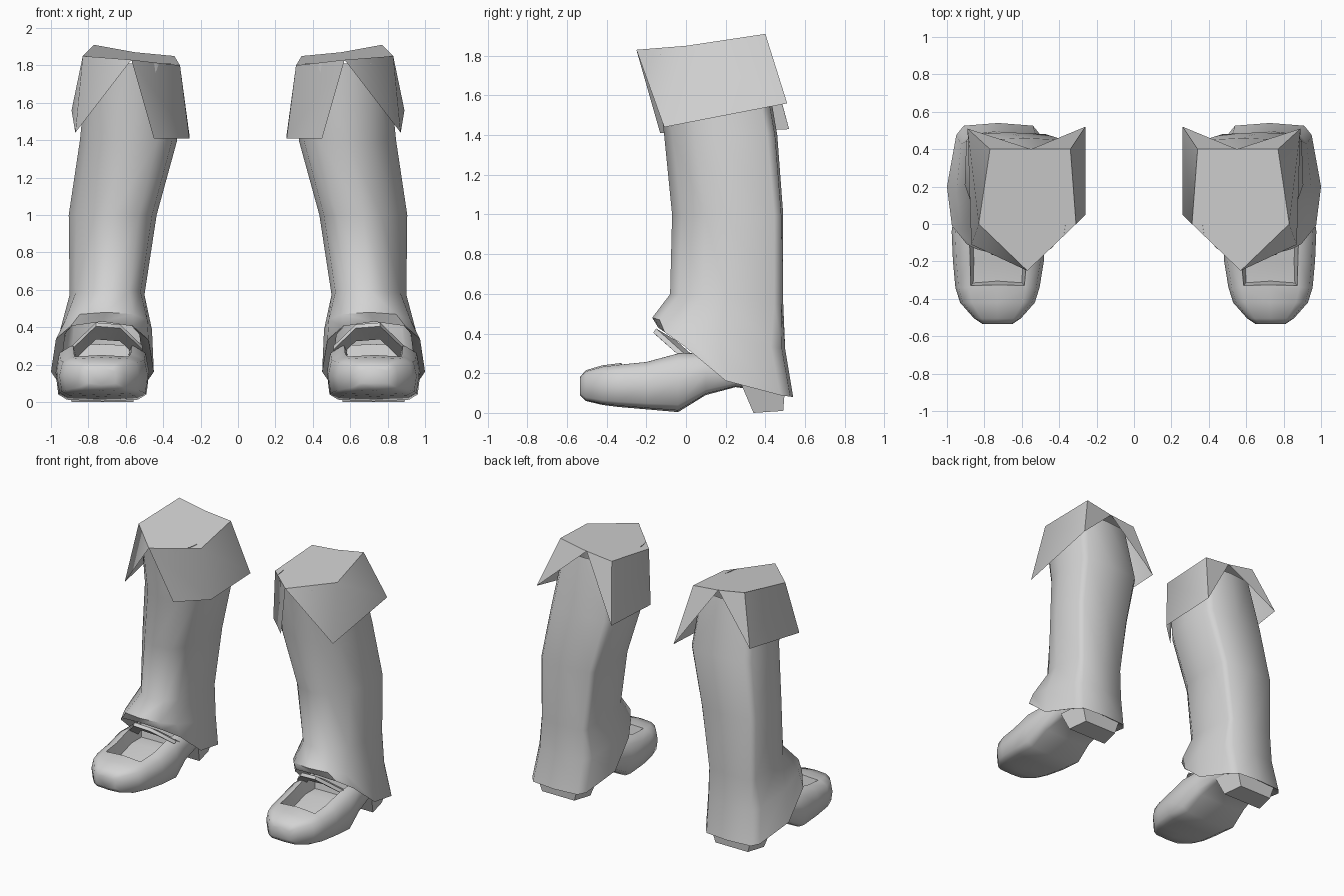
import bpy, bmesh, math

cube = bpy.data.objects.get("Cube")
if cube:
    bpy.data.objects.remove(cube, do_unlink=True)

grey = bpy.data.materials.new("plain grey")
grey.use_nodes = True
grey.diffuse_color = (0.65, 0.65, 0.65, 1)
grey.node_tree.nodes["Principled BSDF"].inputs["Base Color"].default_value = (0.65, 0.65, 0.65, 1)

SIDES = 12


def finish(name, bm, angle=50):
    """Turn a bmesh into a smooth part, mirrored to make the pair."""
    bmesh.ops.recalc_face_normals(bm, faces=bm.faces)
    mesh = bpy.data.meshes.new(name)
    bm.to_mesh(mesh)
    bm.free()
    mesh.materials.append(grey)
    mesh.shade_smooth()
    mesh.set_sharp_from_angle(angle=math.radians(angle))
    ob = bpy.data.objects.new(name, mesh)
    bpy.context.collection.objects.link(ob)
    mirror = ob.modifiers.new("pair", 'MIRROR')
    mirror.use_mirror_merge = False
    return ob


def outline(a0, a1, b0, b1, far, near_low, near_high):
    """Rounded-box outline; a smaller power makes squarer corners.
    far: the two corners at b1, near_low and near_high: those at b0."""
    pts = []
    for i in range(SIDES):
        t = 2 * math.pi * i / SIDES
        c, s = round(math.cos(t), 6), round(math.sin(t), 6)
        power = far if s > 0 else near_low if c < 0 else near_high
        pts.append(((a0 + a1) / 2 + (a1 - a0) / 2 * math.copysign(abs(c) ** power, c),
                    (b0 + b1) / 2 + (b1 - b0) / 2 * math.copysign(abs(s) ** power, s)))
    return pts


def loft(rows, closed=True, caps=False):
    bm = bmesh.new()
    rings = [[bm.verts.new(p) for p in row] for row in rows]
    n = len(rings[0])
    for r0, r1 in zip(rings, rings[1:]):
        for i in range(n if closed else n - 1):
            j = (i + 1) % n
            bm.faces.new((r0[i], r0[j], r1[j], r1[i]))
    if caps:
        bm.faces.new(rings[0])
        bm.faces.new(rings[-1])
    return bm


def height_at(y, line):
    """Height on a broken line of (y, z) points."""
    if y <= line[0][0]:
        return line[0][1]
    for (ya, za), (yb, zb) in zip(line, line[1:]):
        if y <= yb:
            return za + (zb - za) * (y - ya) / (yb - ya)
    return line[-1][1]


# Leg shaft: leaning rings, ending in a flared slanted hem
# (x limits, y limits, back and outer front corner roundness, back taper, heights)
shaft = [
    (0.35, 0.805, -0.16, 0.39, 0.40, 0.8, 0, [(0, 1.81)]),
    (0.325, 0.845, -0.11, 0.46, 0.28, 1.1, 0, [(0, 1.40)]),
    (0.435, 0.905, -0.07, 0.49, 0.25, 1.3, 0, [(0, 1.00)]),
    (0.50, 0.90, -0.08, 0.49, 0.25, 1.2, 0, [(-0.1, 0.60), (0.49, 0.55)]),
    (0.46, 0.95, -0.17, 0.50, 0.35, 0.8, 0.08, [(-0.17, 0.48), (0.1, 0.40), (0.50, 0.32)]),
    (0.45, 1.00, -0.14, 0.54, 0.30, 0.7, 0.18,
     [(-0.14, 0.43), (0, 0.33), (0.25, 0.12), (0.54, 0.08)]),
]
rows = []
for x0, x1, y0, y1, back, outer, taper, line in shaft:
    row = []
    for x, y in outline(x0, x1, y0, y1, back, 0.75, outer):
        mid = (x0 + x1) / 2
        shrink = 1 - taper * max(0, (y - 0.2) / (y1 - 0.2))
        row.append((mid + (x - mid) * shrink, y, height_at(y, line)))
    rows.append(row)
# Hem turned in towards the shoe
rows.append([(0.725 + (x - 0.725) * 0.8, 0.2 + (y - 0.2) * 0.88, z + 0.03)
             for x, y, z in rows[-1]])
finish("leg_shaft", loft(rows), 60)

# Turned-down cuff: capped top with an inner and an outer flap
corner = {
    "front": (0.57, -0.25, 1.83), "out_mid": (0.83, 0.0, 1.85), "out_back": (0.77, 0.40, 1.91),
    "notch": (0.55, 0.40, 1.87), "in_back": (0.34, 0.40, 1.85), "in_mid": (0.31, 0.0, 1.80),
    "hem_a": (0.87, -0.11, 1.44), "hem_b": (0.89, 0.51, 1.56),
    "hem_c": (0.45, -0.13, 1.41), "hem_d": (0.26, 0.05, 1.41), "hem_e": (0.26, 0.52, 1.43),
}
panels = [
    "front out_mid out_back notch in_back in_mid",
    "front hem_a out_mid", "out_mid hem_a hem_b out_back", "out_back hem_b notch",
    "front in_mid hem_d hem_c", "in_mid in_back hem_e hem_d", "in_back notch hem_e",
]
bm = bmesh.new()
verts = {k: bm.verts.new(p) for k, p in corner.items()}
for panel in panels:
    bm.faces.new([verts[k] for k in panel.split()])
finish("cuff", bm, 65)

# Shoe: rings along its length (y, centre x, half width, bottom, top)
shoe = [
    (-0.535, 0.73, 0.08, 0.09, 0.18), (-0.505, 0.73, 0.125, 0.06, 0.215),
    (-0.42, 0.73, 0.20, 0.04, 0.24), (-0.34, 0.73, 0.225, 0.03, 0.25),
    (-0.20, 0.725, 0.243, 0.018, 0.265), (-0.04, 0.725, 0.25, 0.004, 0.31),
    (0.10, 0.725, 0.23, 0.09, 0.31), (0.25, 0.72, 0.21, 0.13, 0.30),
    (0.46, 0.72, 0.17, 0.10, 0.28),
]
rows = [[(x, y, z) for x, z in outline(cx - hw, cx + hw, zb, zt, 0.55, 0.4, 0.4)]
        for y, cx, hw, zb, zt in shoe]
bm = loft(rows, caps=True)
bmesh.ops.recalc_face_normals(bm, faces=bm.faces)
# Sunken opening over the instep
top = [f for f in bm.faces
       if f.normal.z > 0.6 and -0.33 < f.calc_center_median().y < 0.08
       and abs(f.calc_center_median().x - 0.725) < 0.16]
bmesh.ops.inset_region(bm, faces=top, thickness=0.015)
bmesh.ops.inset_region(bm, faces=top, thickness=0.02)
for v in {v for f in top for v in f.verts}:
    v.co.z -= 0.10
finish("shoe", bm, 60)

# Throat lip arching over the opening, under the hem
arch = [(0.51, -0.01, 0.30), (0.63, -0.14, 0.415), (0.76, -0.15, 0.425), (0.89, -0.01, 0.30)]
rows = [
    [(x, y + 0.10, z - 0.06) for x, y, z in arch],
    arch,
    [(x, y - 0.015, z - 0.02) for x, y, z in arch],
    [(x, y + 0.08, z - 0.09) for x, y, z in arch],
]
finish("throat_lip", loft(rows, closed=False))

# Heel block, narrowing towards the ground
rows = [
    [(0.53, 0.28, 0.14), (0.92, 0.28, 0.14), (0.90, 0.50, 0.14), (0.55, 0.50, 0.14)],
    [(0.56, 0.34, 0.0), (0.89, 0.34, 0.0), (0.86, 0.49, 0.01), (0.59, 0.49, 0.01)],
]
finish("heel", loft(rows, caps=True), 30)
